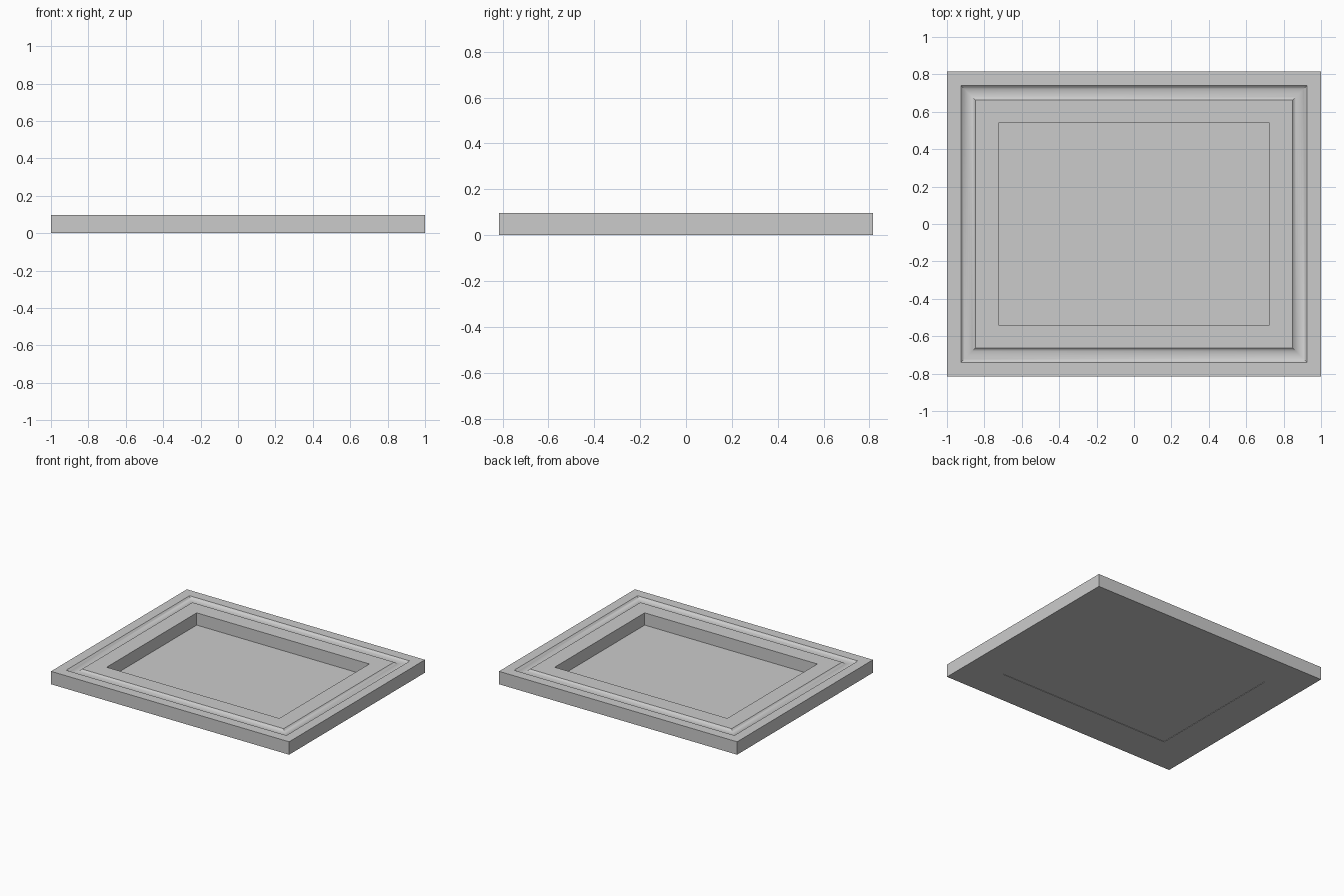
import bpy
import bmesh
import math

cube = bpy.data.objects.get("Cube")
if cube:
    bpy.data.objects.remove(cube, do_unlink=True)

HALF_X, HALF_Y, HEIGHT = 1.0, 0.815, 0.098
OPENING = 0.275                       # width of the frame rails
GROOVE_START, GROOVE_END, GROOVE_DEPTH = 0.075, 0.153, 0.018

grey = bpy.data.materials.new("light grey")
grey.use_nodes = True
colour = (0.6, 0.6, 0.6, 1)
grey.diffuse_color = colour
grey.node_tree.nodes["Principled BSDF"].inputs["Base Color"].default_value = colour


def add_object(name, bm):
    bmesh.ops.recalc_face_normals(bm, faces=bm.faces)
    mesh = bpy.data.meshes.new(name)
    bm.to_mesh(mesh)
    bm.free()
    mesh.materials.append(grey)
    obj = bpy.data.objects.new(name, mesh)
    bpy.context.collection.objects.link(obj)
    return obj


def groove_points(steps=8):
    """Circular hollow cut into the top of the rail."""
    half = (GROOVE_END - GROOVE_START) / 2
    radius = (half ** 2 + GROOVE_DEPTH ** 2) / (2 * GROOVE_DEPTH)
    sweep = math.asin(half / radius)
    middle = GROOVE_START + half
    points = []
    for i in range(steps + 1):
        a = sweep * (2 * i / steps - 1)
        drop = radius * (math.cos(a) - math.cos(sweep))
        points.append((middle + radius * math.sin(a), HEIGHT - drop))
    return points


# Frame: one rail profile (inset, height) carried round four mitred corners
profile = [(0, 0), (0, HEIGHT)] + groove_points() + [(OPENING, HEIGHT), (OPENING, 0)]
bm = bmesh.new()
rings = []
for inset, z in profile:
    rings.append([bm.verts.new((sx * (HALF_X - inset), sy * (HALF_Y - inset), z))
                  for sx, sy in ((-1, -1), (1, -1), (1, 1), (-1, 1))])
for i, ring in enumerate(rings):
    following = rings[(i + 1) % len(rings)]
    for k in range(4):
        n = (k + 1) % 4
        bm.faces.new((ring[k], ring[n], following[n], following[k]))
frame = add_object("frame", bm)

# Smooth hollow, crisp rail edges and mitres
bpy.ops.object.select_all(action="DESELECT")
frame.select_set(True)
bpy.context.view_layer.objects.active = frame
bpy.ops.object.shade_smooth_by_angle(angle=math.radians(30))

# Backing panel: thin sheet closing the opening near the bottom
bm = bmesh.new()
bmesh.ops.create_cube(bm, size=1)
for v in bm.verts:
    v.co.x *= 2 * (HALF_X - OPENING)
    v.co.y *= 2 * (HALF_Y - OPENING)
    v.co.z = 0.005 if v.co.z > 0 else 0.003
add_object("backing_panel", bm)
